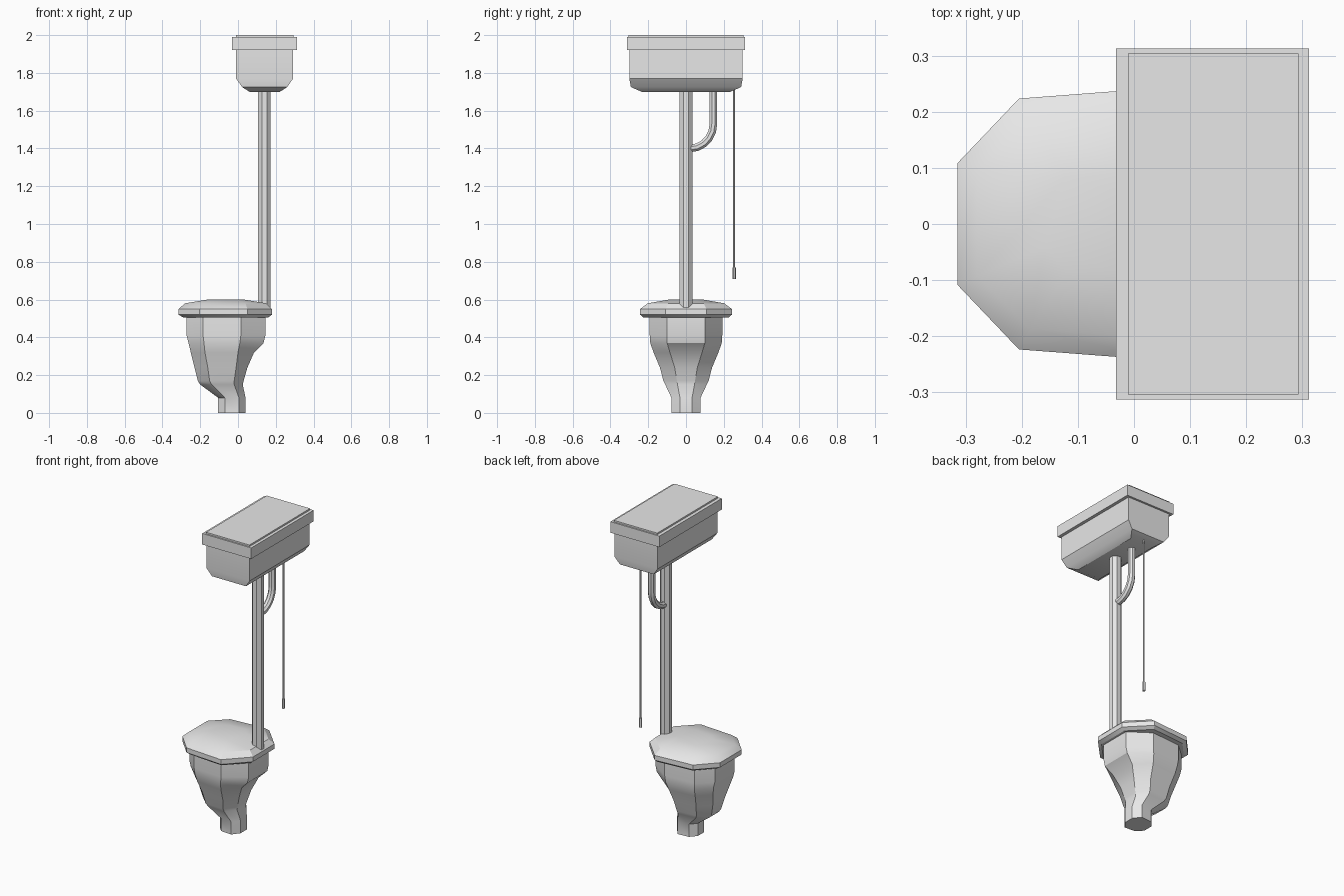
import bpy, bmesh, math
from mathutils import Vector

cube = bpy.data.objects.get("Cube")
if cube:
    bpy.data.objects.remove(cube, do_unlink=True)

GREY = (0.8, 0.8, 0.8, 1)
mat = bpy.data.materials.new("plain_grey")
mat.use_nodes = True
mat.diffuse_color = GREY
mat.node_tree.nodes["Principled BSDF"].inputs["Base Color"].default_value = GREY


def skin(name, rings, angle=30):
    """Join equal rings of points into a closed, capped solid."""
    bm = bmesh.new()
    loops = [[bm.verts.new(p) for p in ring] for ring in rings]
    n = len(loops[0])
    for a, b in zip(loops, loops[1:]):
        for i in range(n):
            j = (i + 1) % n
            bm.faces.new((a[i], a[j], b[j], b[i]))
    bm.faces.new(loops[0])
    bm.faces.new(loops[-1])
    bmesh.ops.recalc_face_normals(bm, faces=bm.faces)
    mesh = bpy.data.meshes.new(name)
    bm.to_mesh(mesh)
    bm.free()
    mesh.materials.append(mat)
    ob = bpy.data.objects.new(name, mesh)
    bpy.context.collection.objects.link(ob)
    bpy.ops.object.select_all(action='DESELECT')
    ob.select_set(True)
    bpy.context.view_layer.objects.active = ob
    bpy.ops.object.shade_smooth_by_angle(angle=math.radians(angle))
    return ob


def octagon(z, x0, xa, xb, x1, w, f):
    """Eight-sided section: ends x0 and x1, side corners xa and xb,
    half width w, half width f of the flat ends."""
    half = [(x0, f), (xa, w * 0.92), (xb, w), (x1, f)]
    pts = half + [(x, -y) for x, y in reversed(half)]
    return [(x, y, z) for x, y in pts]


def rect(z, x0, x1, y):
    return [(x0, -y, z), (x1, -y, z), (x1, y, z), (x0, y, z)]


def tube(name, path, radius, sides=8):
    """Sweep a regular section along a path lying in a plane of constant x."""
    path = [Vector(p) for p in path]
    side = Vector((1, 0, 0))
    rings = []
    for i, p in enumerate(path):
        t = (path[min(i + 1, len(path) - 1)] - path[max(i - 1, 0)]).normalized()
        up = side.cross(t)
        turn = [(k + 0.5) * math.tau / sides for k in range(sides)]
        rings.append([p + radius * (side * math.cos(a) + up * math.sin(a))
                      for a in turn])
    return skin(name, rings)


# Bowl with its narrow foot
skin("bowl", [octagon(*r) for r in (
    (0.00, -0.105, -0.07, 0.005, 0.04, 0.077, 0.032),
    (0.08, -0.105, -0.07, 0.005, 0.04, 0.077, 0.032),
    (0.15, -0.20, -0.14, -0.02, 0.025, 0.11, 0.045),
    (0.17, -0.213, -0.15, -0.02, 0.03, 0.12, 0.048),
    (0.24, -0.23, -0.16, -0.01, 0.05, 0.138, 0.06),
    (0.32, -0.25, -0.175, 0.0, 0.085, 0.172, 0.085),
    (0.37, -0.262, -0.18, 0.01, 0.135, 0.189, 0.1),
    (0.41, -0.272, -0.185, 0.015, 0.145, 0.192, 0.1),
    (0.51, -0.272, -0.185, 0.015, 0.145, 0.192, 0.1),
)])

# Domed seat lid
skin("seat_lid", [octagon(*r) for r in (
    (0.505, -0.29, -0.19, 0.04, 0.16, 0.225, 0.1),
    (0.52, -0.315, -0.205, 0.05, 0.18, 0.243, 0.108),
    (0.55, -0.315, -0.205, 0.05, 0.18, 0.243, 0.108),
    (0.58, -0.28, -0.185, 0.04, 0.15, 0.203, 0.093),
    (0.60, -0.16, -0.12, -0.01, 0.03, 0.09, 0.042),
)])

# Flush pipe and its curved branch
PIPE_X = 0.14
tube("flush_pipe", [(PIPE_X, 0, 0.54), (PIPE_X, 0, 1.71)], 0.036)
bend = [(PIPE_X, 0.02 + 0.125 * math.cos(a), 1.53 - 0.13 * math.sin(a))
        for a in [math.radians(18 * i) for i in range(6)]]
tube("branch_pipe", [(PIPE_X, 0.145, 1.71)] + bend, 0.022)

# Pull chain and handle
CHAIN_Y = 0.255
tube("pull_chain", [(PIPE_X, CHAIN_Y, 0.76), (PIPE_X, CHAIN_Y, 1.74)], 0.005, 6)
tube("pull_handle", [(PIPE_X, CHAIN_Y, 0.71), (PIPE_X, CHAIN_Y, 0.77)], 0.009, 6)

# Cistern with rounded underside, rim and top slab
skin("cistern", [rect(*r) for r in (
    (1.70, 0.06, 0.222, 0.235),
    (1.725, 0.022, 0.26, 0.292),
    (1.77, -0.01, 0.292, 0.3),
    (1.93, -0.01, 0.292, 0.3),
)])
skin("cistern_rim", [rect(z, -0.032, 0.312, 0.313) for z in (1.92, 1.99)])
skin("cistern_top", [rect(z, -0.011, 0.293, 0.304) for z in (1.98, 2.0)])
